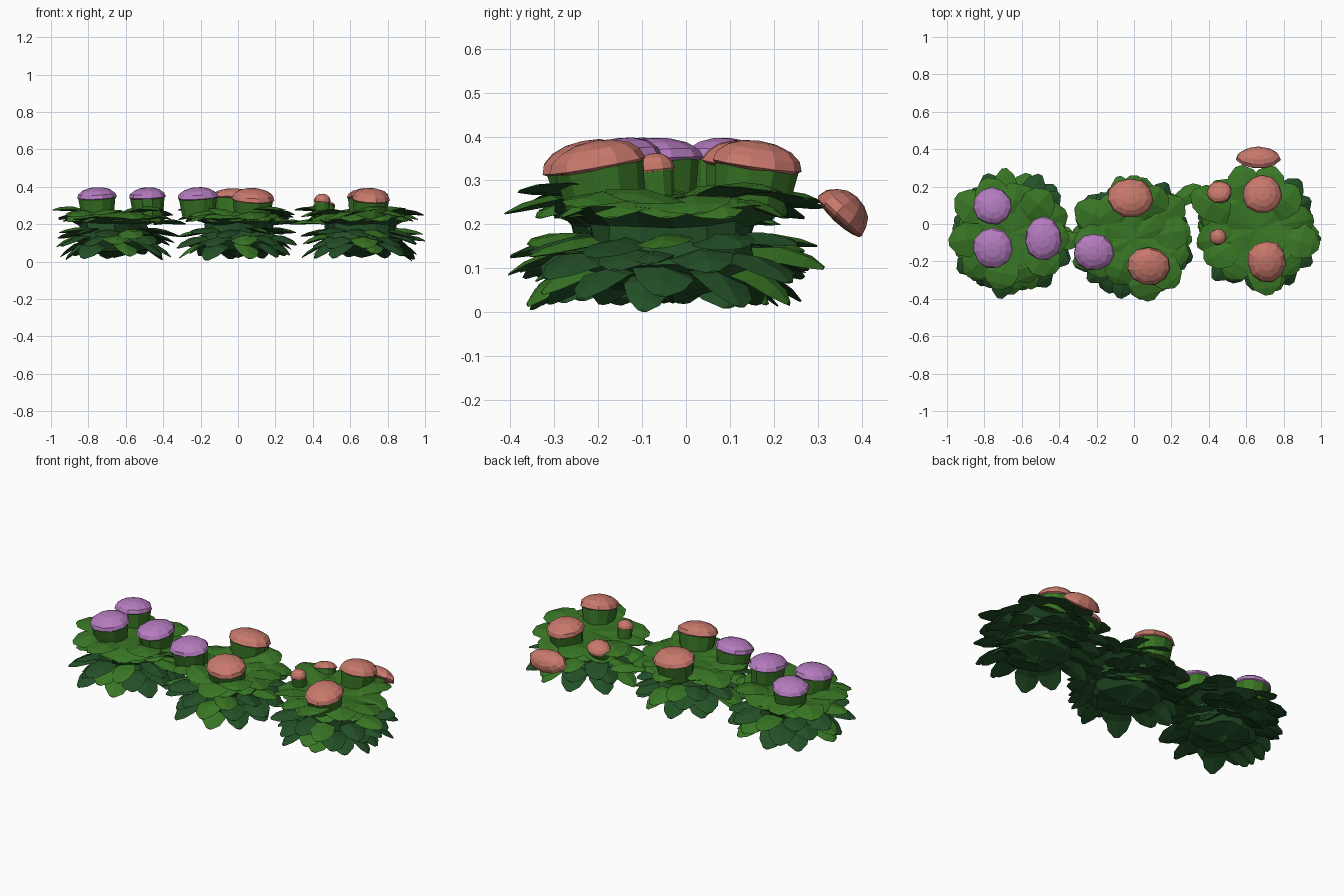
import bpy, bmesh, math, random
from mathutils import Vector, Matrix, Euler

random.seed(4)
if "Cube" in bpy.data.objects:
    bpy.data.objects.remove(bpy.data.objects["Cube"], do_unlink=True)


def material(name, rgb):
    m = bpy.data.materials.new(name)
    m.use_nodes = True
    m.diffuse_color = (*rgb, 1)
    m.node_tree.nodes["Principled BSDF"].inputs["Base Color"].default_value = (*rgb, 1)
    return m


LEAF = material("leaf green", (0.04, 0.18, 0.018))
DARK = material("dark leaf green", (0.017, 0.08, 0.02))
SALMON = material("salmon petal", (0.58, 0.19, 0.15))
PURPLE = material("purple petal", (0.46, 0.2, 0.52))


def finish(name, bm, mats):
    bmesh.ops.recalc_face_normals(bm, faces=bm.faces[:])
    me = bpy.data.meshes.new(name)
    bm.to_mesh(me)
    bm.free()
    for m in mats:
        me.materials.append(m)
    ob = bpy.data.objects.new(name, me)
    bpy.context.collection.objects.link(ob)
    return ob


def jitter(a):
    return random.uniform(-a, a)


def leaf(bm, base, tip, arch, width, bright):
    """Paddle-shaped leaf lofted from thin diamond sections."""
    base, tip = Vector(base), Vector(tip)
    side = (tip - base).cross(Vector((0, 0, 1))).normalized()
    twist = jitter(0.25)
    rings = []
    for t, w in ((0, .5), (.3, .8), (.6, 1), (.85, .75), (1, .2)):
        c = base.lerp(tip, t) + Vector((0, 0, arch * math.sin(math.pi * t)))
        s = side * width * w / 2
        s.z = twist * width * w / 2
        up = Vector((0, 0, .016 * w))
        rings.append([bm.verts.new(p) for p in (c - s, c + up, c + s, c - up * .6)])
    for a, b in zip(rings, rings[1:]):
        for i in range(4):
            j = (i + 1) % 4
            f = bm.faces.new((a[i], a[j], b[j], b[i]))
            f.material_index = 0 if bright and i < 2 else 1
    bm.faces.new(rings[0]).material_index = 1
    bm.faces.new(rings[-1]).material_index = 0 if bright else 1


def core(name, cx, cy):
    """Lumpy leafy heart of a clump, bright on its upper faces."""
    bm = bmesh.new()
    n = 16
    rings = []
    for r, z in ((.05, .04), (.16, .06), (.21, .11), (.19, .16), (.19, .2), (.25, .235), (.17, .265)):
        rings.append([])
        for i in range(n):
            a = math.tau * i / n
            k = r * (1 + jitter(.1))
            rings[-1].append(bm.verts.new((cx + k * math.cos(a), cy + k * math.sin(a), z + jitter(.01))))
    for a, b in zip(rings, rings[1:]):
        for i in range(n):
            j = (i + 1) % n
            bm.faces.new((a[i], a[j], b[j], b[i]))
    for ring, z in ((rings[0], .02), (rings[-1], .26)):
        c = bm.verts.new((cx, cy, z))
        for i in range(n):
            bm.faces.new((ring[i], ring[(i + 1) % n], c))
    bmesh.ops.recalc_face_normals(bm, faces=bm.faces[:])
    for f in bm.faces:
        f.material_index = 0 if f.normal.z > .3 and f.calc_center_median().z > .2 else 1
    finish(name, bm, (LEAF, DARK))


def clump(name, cx, cy, tips):
    core(name + "_core", cx, cy)
    # upper canopy, one leaf per outer lobe plus shorter fillers
    bm = bmesh.new()
    for i, (x, y) in enumerate(tips):
        dx, dy = x - cx, y - cy
        z = (.25, .225, .275, .24)[i % 4]
        leaf(bm, (cx + dx * .25, cy + dy * .25, .235), (x, y, z), .022, .19, True)
        nx, ny = tips[(i + 1) % len(tips)]
        mx, my = (x + nx) / 2 - cx, (y + ny) / 2 - cy
        leaf(bm, (cx + mx * .3, cy + my * .3, .22), (cx + mx * .88, cy + my * .88, .215), .025, .16, True)
    finish(name + "_canopy_leaves", bm, (LEAF, DARK))
    # spreading and drooping lower tiers: count, reach, base height, tip height, arch, width
    bm = bmesh.new()
    for tier, (n, reach, z0, z1, arch, w) in enumerate((
            (11, .33, .17, .14, .005, .13),
            (11, .325, .12, .085, .025, .15),
            (10, .30, .09, .025, .03, .14))):
        for i in range(n):
            a = math.tau * (i + .4 * tier + jitter(.2)) / n
            r = reach * (1 + jitter(.08))
            u, v = math.cos(a), math.sin(a)
            leaf(bm, (cx + .1 * u, cy + .1 * v, z0), (cx + r * u, cy + r * v, z1 + jitter(.018)),
                 arch, w, (i + tier) % 3 == 0)
    finish(name + "_lower_leaves", bm, (LEAF, DARK))


clump("right_clump", -.66, -.05, (
    (-.35, -.08), (-.36, .06), (-.45, .17), (-.63, .2), (-.8, .24), (-.95, .15),
    (-.99, -.1), (-.9, -.27), (-.73, -.35), (-.55, -.31), (-.41, -.25)))
clump("middle_clump", 0, -.08, (
    (.3, -.03), (.26, .13), (.14, .2), (0, .26), (-.16, .15), (-.31, .1),
    (-.32, -.1), (-.25, -.25), (-.1, -.32), (.09, -.41), (.23, -.33), (.29, -.18)))
clump("left_clump", .66, -.03, (
    (.99, -.12), (.96, .03), (.87, .2), (.74, .31), (.56, .31), (.42, .22),
    (.31, .17), (.34, -.1), (.38, -.2), (.5, -.29), (.72, -.38), (.87, -.26)))

# trailing shoots bridging neighbouring clumps
bm = bmesh.new()
for x0, y0, x1, y1 in ((.2, .1, .36, .2), (.5, .08, .28, .16), (-.45, -.1, -.28, -.08)):
    leaf(bm, (x0, y0, .2), (x1, y1, .2), .01, .1, True)
leaf(bm, (.8, -.06, .1), (1, -.08, .11), .02, .09, False)
leaf(bm, (.78, -.08, .08), (.93, -.1, .003), .02, .1, False)
leaf(bm, (-.78, -.08, .08), (-.92, -.1, .01), .02, .1, False)
finish("trailing_shoots", bm, (LEAF, DARK))


def flower(name, x, y, z, rx, ry, height, petal, tilt=(0, 0), stem=.1):
    """Faceted dome of petals on a short leafy cup."""
    place = Matrix.Translation((x, y, z)) @ Euler((tilt[0], tilt[1], 0)).to_matrix().to_4x4()
    bm = bmesh.new()
    bmesh.ops.create_uvsphere(bm, u_segments=11, v_segments=8, radius=1)
    for v in bm.verts:
        k = 1 + jitter(.04)
        v.co = Vector((v.co.x * rx * k, v.co.y * ry * k, v.co.z * height * (1 if v.co.z > 0 else .3)))
    bm.transform(place)
    finish(name + "_bloom", bm, (petal,))
    if stem:
        bm = bmesh.new()
        bmesh.ops.create_cone(bm, cap_ends=True, segments=11, radius1=.8, radius2=.93, depth=stem)
        for v in bm.verts:
            v.co = Vector((v.co.x * rx, v.co.y * ry, v.co.z - stem / 2 - height * .08))
        bm.transform(place)
        finish(name + "_cup", bm, (LEAF,))


# blooms: x, y, x radius, y radius; each leans outward from the row
for i, (x, y, rx, ry) in enumerate(((-.755, .095, .105, .1), (-.755, -.13, .108, .11),
                                    (-.485, -.08, .1, .117), (-.215, -.15, .11, .1))):
    flower(f"purple_flower_{i + 1}", x, y, .345, rx, ry, .052, PURPLE, (-y * .8, -.05))
for i, (x, y, rx, ry) in enumerate(((-.02, .14, .122, .105), (.08, -.225, .117, .105),
                                    (.685, .16, .105, .105), (.71, -.2, .105, .112))):
    flower(f"salmon_flower_{i + 1}", x, y, .335, rx, ry, .056, SALMON, (-y * .9, .05))

# buds and the loose bloom at the back
flower("small_bud", .45, -.07, .325, .046, .044, .038, SALMON, (.1, 0), .07)
flower("low_bud", .455, .17, .285, .068, .062, .035, SALMON, (-.3, -.2), .06)
flower("back", .665, .35, .22, .12, .068, .058, SALMON, (-.75, 0), 0)
